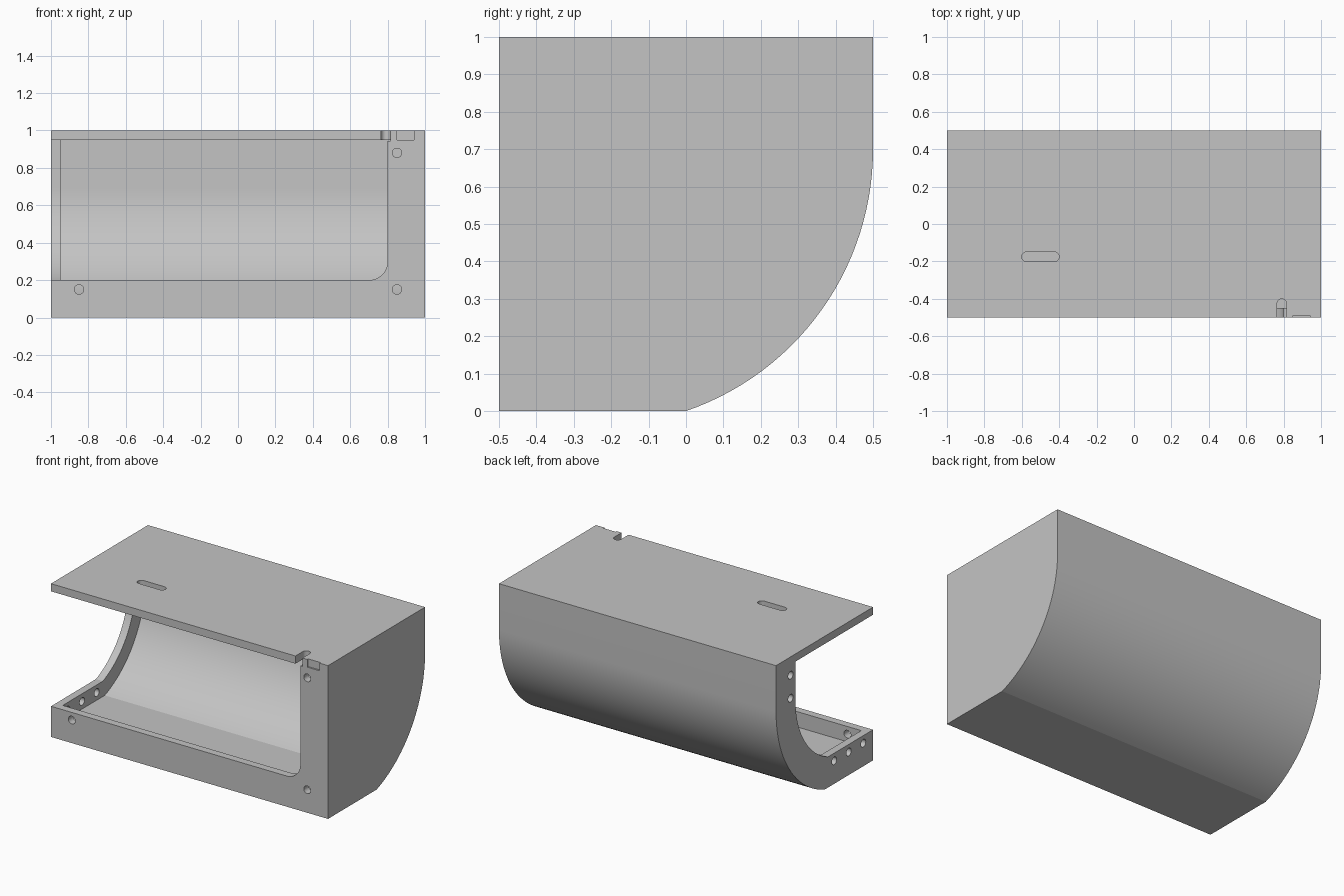
import bpy
import bmesh
from math import sin, cos, pi, sqrt, atan2
from mathutils import Vector

cube = bpy.data.objects.get("Cube")
if cube:
    bpy.data.objects.remove(cube)

grey = bpy.data.materials.new("plain grey")
grey.use_nodes = True
colour = (0.55, 0.55, 0.55, 1)
grey.diffuse_color = colour
grey.node_tree.nodes["Principled BSDF"].inputs["Base Color"].default_value = colour

RADIUS, ARC_Y, ARC_Z = 0.74, -0.24, 0.7


def prism(name, outline, axis, start, end):
    """Extrude a 2D outline along x, y or z."""
    def place(p, t):
        return {"x": (t, p[0], p[1]), "y": (p[0], t, p[1]), "z": (p[0], p[1], t)}[axis]
    bm = bmesh.new()
    face = bm.faces.new([bm.verts.new(place(p, start)) for p in outline])
    out = bmesh.ops.extrude_face_region(bm, geom=[face])
    verts = [g for g in out["geom"] if isinstance(g, bmesh.types.BMVert)]
    shift = Vector(place((0, 0), end - start))
    bmesh.ops.translate(bm, verts=verts, vec=shift)
    bmesh.ops.recalc_face_normals(bm, faces=bm.faces)
    mesh = bpy.data.meshes.new(name)
    bm.to_mesh(mesh)
    bm.free()
    obj = bpy.data.objects.new(name, mesh)
    bpy.context.collection.objects.link(obj)
    mesh.materials.append(grey)
    return obj


def section(inset, front, top):
    """Side section with a curved back, inset from the outer skin."""
    r = RADIUS - inset
    drop = ARC_Z - inset
    begin = atan2(-drop, sqrt(r * r - drop * drop))
    steps = 28
    pts = [(front, inset)]
    for i in range(steps + 1):
        a = begin * (1 - i / steps)
        pts.append((ARC_Y + r * cos(a), ARC_Z + r * sin(a)))
    return pts + [(ARC_Y + r, top), (front, top)]


def arc(cx, cy, r, a0, a1, steps=24):
    return [(cx + r * cos(a0 + (a1 - a0) * i / steps),
             cy + r * sin(a0 + (a1 - a0) * i / steps)) for i in range(steps + 1)]


def circle(cx, cy, r=0.025):
    return arc(cx, cy, r, 0, 2 * pi, 48)[:-1]


def cut(cutter):
    cutter.hide_render = True
    mod = body.modifiers.new("cut", "BOOLEAN")
    mod.operation = "DIFFERENCE"
    mod.solver = "EXACT"
    mod.object = cutter
    bpy.context.view_layer.objects.active = body
    bpy.ops.object.modifier_apply(modifier=mod.name)
    bpy.data.objects.remove(cutter)


# Outer housing
body = prism("housing", section(0, -0.5, 1), "x", -1, 1)

# Hollow interior, leaving the end rib, front panel and closed end
cut(prism("interior", section(0.1, -0.45, 0.95), "x", -0.95, 0.95))

# Open end inside the rib
cut(prism("end_opening", section(0.2, -0.6, 0.95), "x", -1.1, -0.93))

# Front opening with one rounded lower corner
corner = arc(0.7, 0.3, 0.1, -pi / 2, 0)
cut(prism("front_opening", [(-1.1, 0.2)] + corner + [(0.8, 0.95), (-1.1, 0.95)],
          "y", -0.6, -0.43))

# Slot through the top plate
slot = arc(-0.425, -0.175, 0.025, -pi / 2, pi / 2) + arc(-0.575, -0.175, 0.025, pi / 2, 3 * pi / 2)
cut(prism("top_slot", slot, "z", 0.9, 1.1))

# Rounded notch in the front edge of the top plate
notch = [(0.765, -0.6), (0.815, -0.6)] + arc(0.79, -0.425, 0.025, 0, pi)
cut(prism("top_notch", notch, "z", 0.945, 1.1))

# Shallow recess beside the notch
cut(prism("edge_recess", [(0.85, 0.95), (0.94, 0.95), (0.94, 1.1), (0.85, 1.1)],
          "y", -0.6, -0.49))

# Screw holes in the front panel
for x, z in [(0.85, 0.88), (0.85, 0.15), (-0.85, 0.15)]:
    cut(prism("front_hole", circle(x, z), "y", -0.6, -0.43))

# Screw holes in the end rib
for y, z in [(0.35, 0.88), (0.35, 0.73), (-0.1, 0.15), (-0.25, 0.15), (-0.4, 0.15)]:
    cut(prism("rib_hole", circle(y, z), "x", -1.1, -0.93))

# Smooth curves, crisp edges
bpy.ops.object.select_all(action="DESELECT")
body.select_set(True)
bpy.context.view_layer.objects.active = body
bpy.ops.object.shade_smooth_by_angle(angle=0.17)
